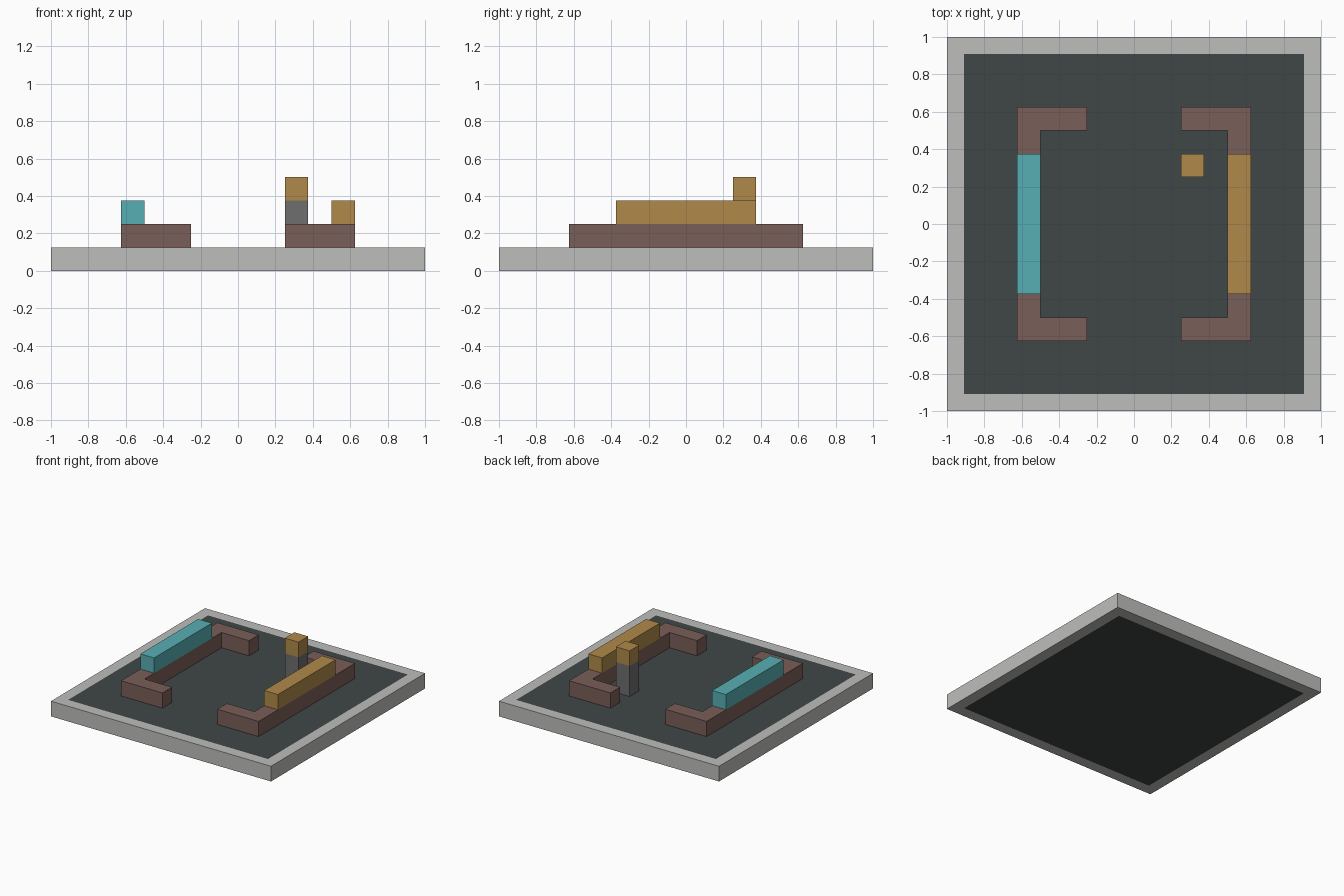
import bpy
import bmesh

if "Cube" in bpy.data.objects:
    bpy.data.objects.remove(bpy.data.objects["Cube"], do_unlink=True)

U = 0.125  # building module


def make_material(name, rgb):
    color = [((c / 255 + 0.055) / 1.055) ** 2.4 for c in rgb] + [1.0]
    mat = bpy.data.materials.new(name)
    mat.use_nodes = True
    mat.diffuse_color = color
    mat.node_tree.nodes["Principled BSDF"].inputs["Base Color"].default_value = color
    return mat


stone = make_material("light_stone", (190, 190, 187))
slate = make_material("dark_slate", (64, 70, 70))
brown = make_material("dull_brown", (122, 94, 88))
teal = make_material("teal", (87, 175, 180))
gold = make_material("ochre", (176, 138, 74))
grey = make_material("mid_grey", (110, 110, 110))


def prism(name, outline, bottom, top, *mats):
    """Extrude a flat outline, measured in modules, between two heights."""
    bm = bmesh.new()
    base = bm.faces.new([bm.verts.new((x * U, y * U, bottom * U)) for x, y in outline])
    side = bmesh.ops.extrude_face_region(bm, geom=[base], use_keep_orig=True)
    verts = [g for g in side["geom"] if isinstance(g, bmesh.types.BMVert)]
    bmesh.ops.translate(bm, verts=verts, vec=(0, 0, (top - bottom) * U))
    bmesh.ops.recalc_face_normals(bm, faces=bm.faces)
    mesh = bpy.data.meshes.new(name)
    # Inset a second colour into the top and underside
    if len(mats) > 1:
        caps = [f for f in bm.faces if abs(f.normal.z) > 0.9]
        bmesh.ops.inset_individual(bm, faces=caps, thickness=0.13)
        for f in caps:
            f.material_index = 1
    bm.to_mesh(mesh)
    bm.free()
    for mat in mats:
        mesh.materials.append(mat)
    obj = bpy.data.objects.new(name, mesh)
    bpy.context.collection.objects.link(obj)
    return obj


def rect(x0, x1, y0, y1):
    return [(x0, y0), (x1, y0), (x1, y1), (x0, y1)]


# Square slab with a dark field on both faces
prism("base_slab", rect(-8, 8, -8, 8), 0, 1, stone, slate)

# Bracket-shaped low walls, each with a coloured rail on top
bracket = [(2, -5), (5, -5), (5, 5), (2, 5), (2, 4), (4, 4), (4, -4), (2, -4)]
for side, sign, color in (("left", 1, gold), ("right", -1, teal)):
    prism(side + "_wall", [(sign * x, y) for x, y in bracket], 1, 2, brown)
    prism(side + "_rail", [(sign * x, y) for x, y in rect(4, 5, -3, 3)], 2, 3, color)

# Free-standing post with a coloured cap
prism("post", rect(2, 3, 2, 3), 1, 3, grey)
prism("post_cap", rect(2, 3, 2, 3), 3, 4, gold)
